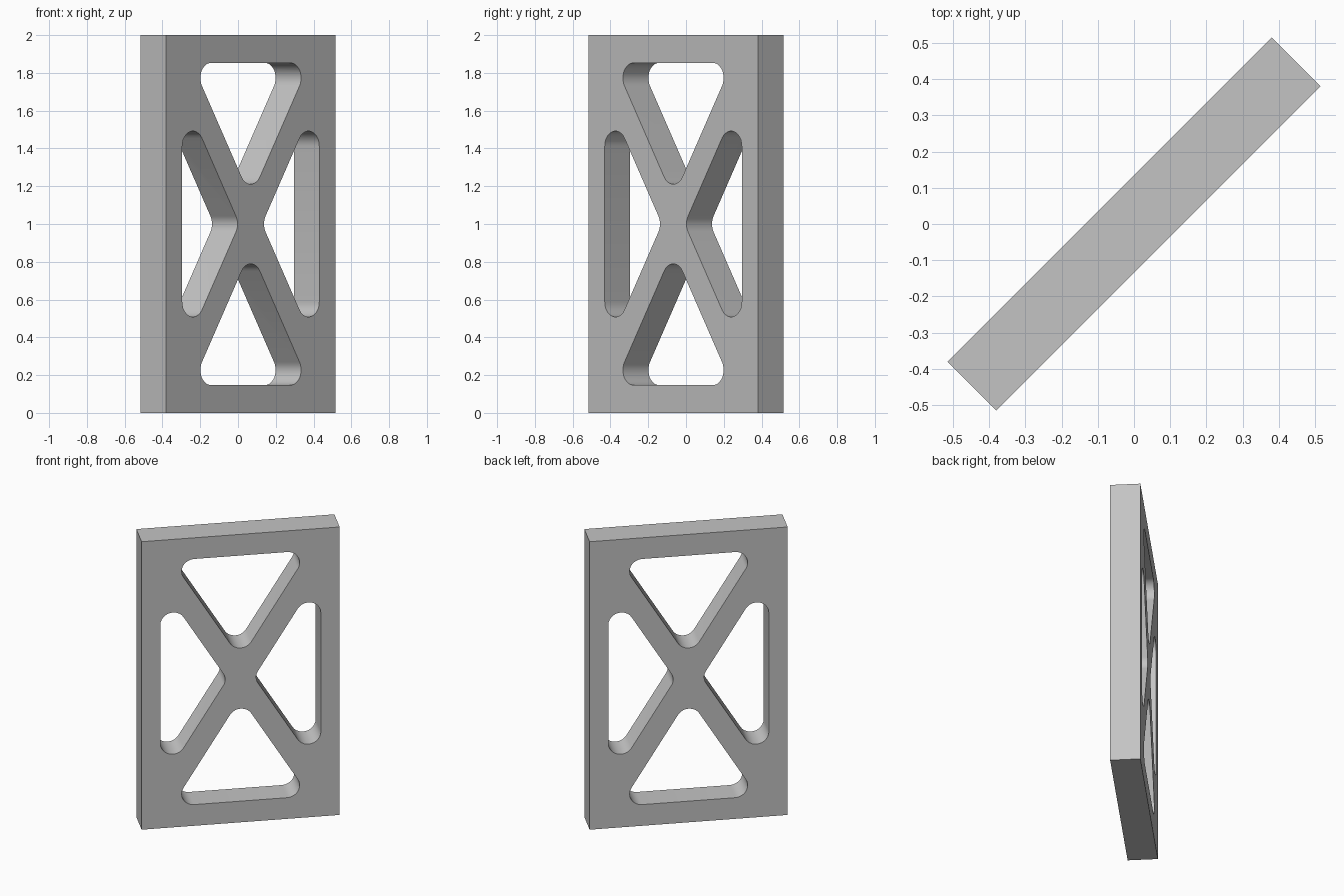
import bpy, bmesh, math
from mathutils import Vector, Matrix

cube = bpy.data.objects.get("Cube")
if cube:
    bpy.data.objects.remove(cube, do_unlink=True)

WIDTH, DEPTH, HEIGHT = 1.266, 0.191, 2.0
RADIUS = 0.08             # fillet of the openings
REACH = 0.1525            # brace half width plus fillet radius
ANGLE = math.atan(0.616)  # brace lean from vertical
SIDE, TOP = 0.513 - RADIUS, 0.853 - RADIUS   # outermost fillet centres

grey = bpy.data.materials.new("light grey")
grey.use_nodes = True
grey.diffuse_color = (0.55, 0.55, 0.55, 1)
grey.node_tree.nodes["Principled BSDF"].inputs["Base Color"].default_value = grey.diffuse_color


def make_object(name, bm):
    bmesh.ops.recalc_face_normals(bm, faces=bm.faces)
    mesh = bpy.data.meshes.new(name)
    bm.to_mesh(mesh)
    bm.free()
    mesh.materials.append(grey)
    obj = bpy.data.objects.new(name, mesh)
    bpy.context.collection.objects.link(obj)
    return obj


def rounded_outline(centres, steps=12):
    """Outline around counter-clockwise fillet centres, with an arc at each."""
    points = []
    for i, c in enumerate(centres):
        before = c - centres[i - 1]
        after = centres[(i + 1) % len(centres)] - c
        start = math.atan2(before.y, before.x) - math.pi / 2
        sweep = (math.atan2(after.y, after.x) - math.pi / 2 - start) % (2 * math.pi)
        for k in range(steps + 1):
            a = start + sweep * k / steps
            points.append(c + RADIUS * Vector((math.cos(a), math.sin(a))))
    return points


def add_prism(bm, outline):
    face = bm.faces.new([bm.verts.new((p.x, -DEPTH, p.y)) for p in outline])
    result = bmesh.ops.extrude_face_region(bm, geom=[face])
    verts = [v for v in result["geom"] if isinstance(v, bmesh.types.BMVert)]
    bmesh.ops.translate(bm, verts=verts, vec=(0, 2 * DEPTH, 0))


# Solid slab, standing on the ground
bm = bmesh.new()
bmesh.ops.create_cube(bm, size=1, matrix=Matrix.Diagonal((WIDTH, DEPTH, HEIGHT, 1)))
panel = make_object("braced_panel", bm)

# Four rounded triangular openings between the crossed braces
half_top = (TOP * math.sin(ANGLE) - REACH) / math.cos(ANGLE)
half_side = (SIDE * math.cos(ANGLE) - REACH) / math.sin(ANGLE)
upper = [Vector((0, REACH / math.sin(ANGLE))), Vector((half_top, TOP)), Vector((-half_top, TOP))]
right = [Vector((REACH / math.cos(ANGLE), 0)), Vector((SIDE, -half_side)), Vector((SIDE, half_side))]
bm = bmesh.new()
for centres in (upper, right):
    for sign in (1, -1):
        add_prism(bm, rounded_outline([c * sign for c in centres]))
cutter = make_object("opening_cutter", bm)
cutter.hide_render = True

cut = panel.modifiers.new("openings", "BOOLEAN")
cut.operation = "DIFFERENCE"
cut.solver = "EXACT"
cut.object = cutter
bpy.ops.object.select_all(action="DESELECT")
panel.select_set(True)
bpy.context.view_layer.objects.active = panel
bpy.ops.object.modifier_apply(modifier=cut.name)
bpy.data.objects.remove(cutter, do_unlink=True)

# Smooth fillets, sharp edges, and the diagonal placement
bpy.ops.object.shade_smooth_by_angle(angle=math.radians(30))
panel.location.z = HEIGHT / 2
panel.rotation_euler.z = math.radians(45)
